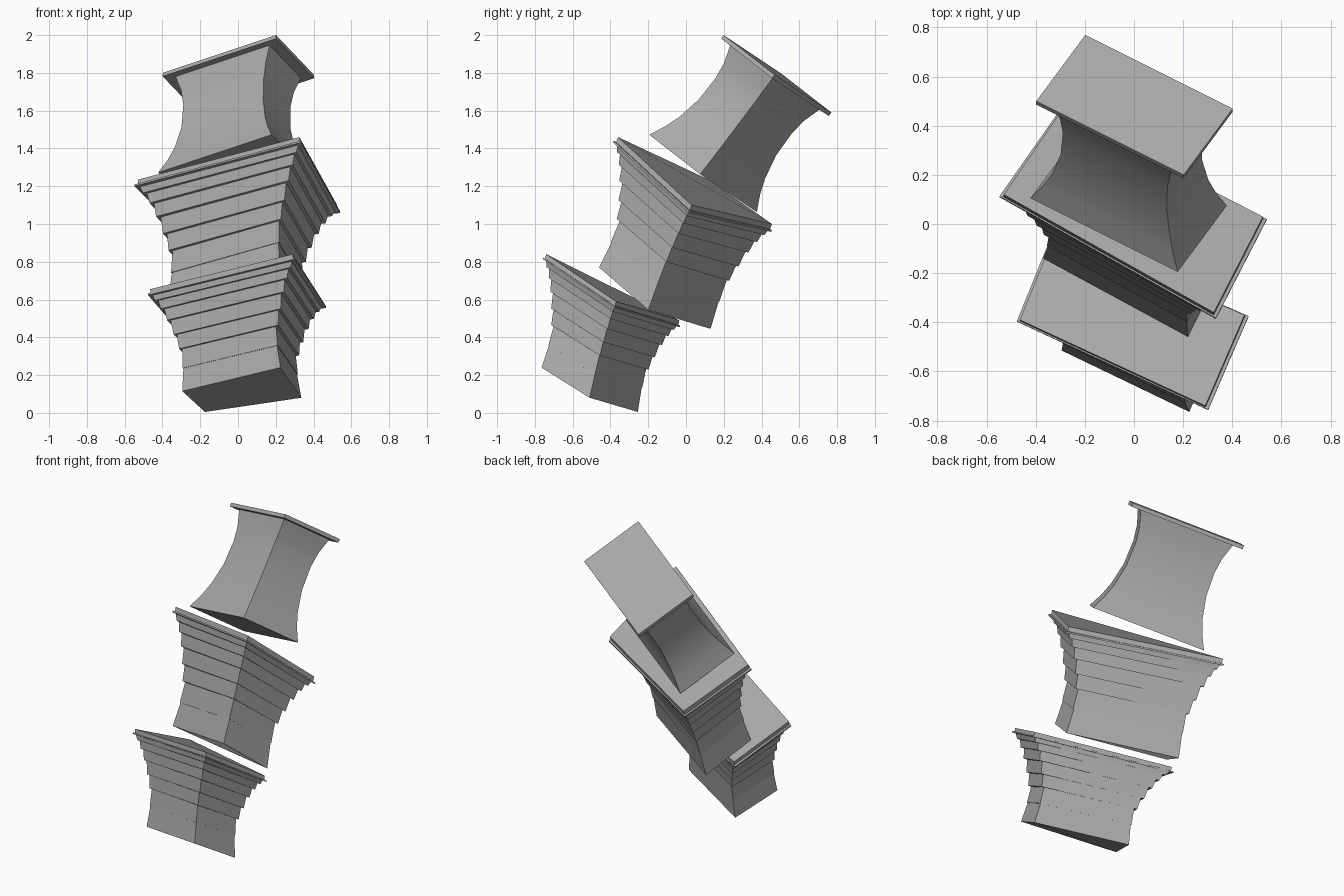
import bpy
import bmesh
from mathutils import Vector

cube = bpy.data.objects.get("Cube")
if cube:
    bpy.data.objects.remove(cube, do_unlink=True)

stone = bpy.data.materials.new("grey_stone")
stone.use_nodes = True
GREY = (0.4, 0.4, 0.4, 1)
stone.diffuse_color = GREY
stone.node_tree.nodes["Principled BSDF"].inputs["Base Color"].default_value = GREY


def block(name, foot, head, profile):
    """Four-sided block: profile gives (height, flare) from foot to head corners."""
    foot = [Vector(p) for p in foot]
    head = [Vector(p) for p in head]
    c0 = sum(foot, Vector()) / 4
    c1 = sum(head, Vector()) / 4
    bm = bmesh.new()
    rings = []
    for t, s in profile:
        mid = c0.lerp(c1, t)
        rings.append([bm.verts.new(mid + (a - c0).lerp(b - c1, s))
                      for a, b in zip(foot, head)])
    for low, high in zip(rings, rings[1:]):
        for i in range(4):
            j = (i + 1) % 4
            bm.faces.new((low[i], low[j], high[j], high[i]))
    bm.faces.new(rings[0][::-1])
    bm.faces.new(rings[-1])
    bmesh.ops.recalc_face_normals(bm, faces=bm.faces)
    mesh = bpy.data.meshes.new(name)
    bm.to_mesh(mesh)
    bm.free()
    mesh.materials.append(stone)
    obj = bpy.data.objects.new(name, mesh)
    bpy.context.collection.objects.link(obj)
    bpy.ops.object.select_all(action="DESELECT")
    obj.select_set(True)
    bpy.context.view_layer.objects.active = obj
    bpy.ops.object.shade_smooth_by_angle(angle=0.5)
    return obj


# Stepped moulding: plain shaft, widening bands, thin lip and top slab
moulding = [(0, 0), (.23, -.1), (.23, -.07), (.42, -.1), (.42, .02),
            (.56, .08), (.56, .2), (.70, .28), (.70, .42), (.81, .5),
            (.81, .63), (.89, .72), (.89, .84), (.94, .93),
            (.94, 1.1), (.955, 1.1), (.955, 1), (1, 1)]

# Corners run front, right, back, left
block("lower_block",
      [(.225, -.765, .24), (.335, -.51, .08), (-.175, -.255, .005), (-.295, -.515, .115)],
      [(.29, -.74, .84), (.45, -.37, .59), (-.32, -.035, .49), (-.465, -.39, .655)],
      moulding)
block("middle_block",
      [(.22, -.46, .77), (.35, -.2, .545), (-.235, .13, .445), (-.37, -.14, .605)],
      [(.325, -.36, 1.46), (.525, .03, 1.10), (-.3, .455, 1.0), (-.53, .12, 1.235)],
      moulding)

# Top block: waisted body under a thin slab, flare measured from its own axis
long_side = Vector((.3, -.15, .1))
short_side = Vector((.1, .135, -.105))
corners = [long_side - short_side, long_side + short_side,
           short_side - long_side, -long_side - short_side]
base, top = Vector((-.022, .09, 1.268)), Vector((.002, .485, 1.795))
waist = [(0, 1), (.13, .88), (.26, .795), (.46, .72), (.68, .71),
         (.82, .745), (.965, .83), (.965, 1), (1, 1)]
block("top_block", [base] * 4, [top + c for c in corners], waist)
